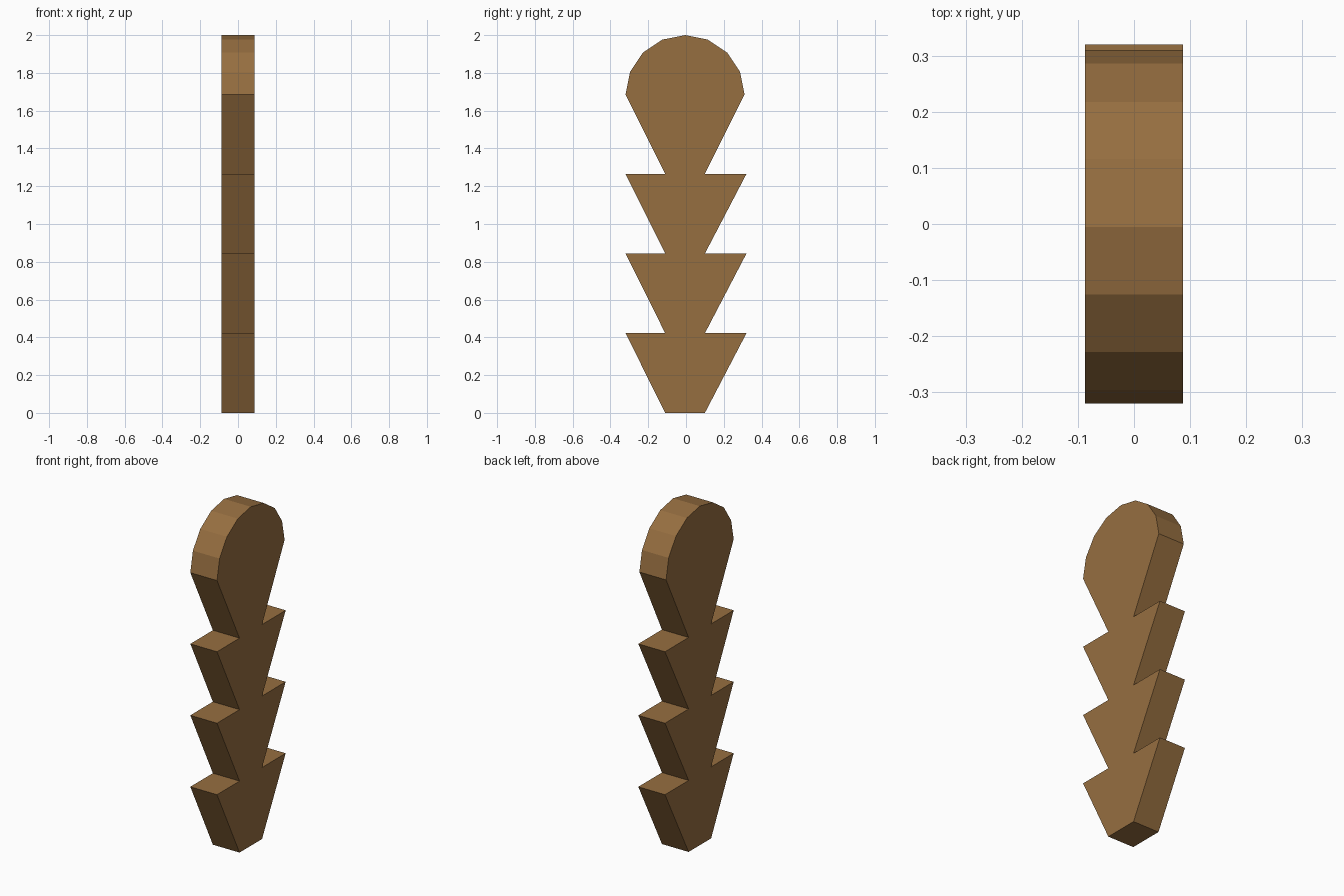
import bpy
import bmesh
from math import pi, cos, sin

cube = bpy.data.objects.get("Cube")
if cube:
    bpy.data.objects.remove(cube)

# Wood colour
wood = bpy.data.materials.new("warm_brown_wood")
wood.use_nodes = True
colour = (0.305, 0.156, 0.051, 1.0)
wood.diffuse_color = colour
wood.node_tree.nodes["Principled BSDF"].inputs["Base Color"].default_value = colour

# Main sizes
HALF_THICK = 0.087
STEP = 0.4217
NECK = 0.105
BARB = 0.32
HEAD = 0.315
SHIFT = -0.005
HEAD_Z = 2.0 - HEAD
SEGMENTS = 8

# Right edge: three flaring barbs, each stepping back to the neck
right = []
for i in range(3):
    right.append((SHIFT + NECK, i * STEP))
    right.append((BARB, (i + 1) * STEP))
right.append((SHIFT + NECK, 3 * STEP))

# Left edge mirrors the right one
left = [(SHIFT - NECK if y < BARB else -BARB, z) for y, z in reversed(right)]

# Rounded head: faceted half circle on top of a flared neck
head = [(SHIFT + HEAD * cos(pi * k / SEGMENTS), HEAD_Z + HEAD * sin(pi * k / SEGMENTS))
        for k in range(SEGMENTS + 1)]

# Extrude the outline across the thickness
bm = bmesh.new()
outline = [bm.verts.new((-HALF_THICK, y, z)) for y, z in right + head + left]
face = bm.faces.new(outline)
result = bmesh.ops.extrude_face_region(bm, geom=[face])
moved = [g for g in result["geom"] if isinstance(g, bmesh.types.BMVert)]
bmesh.ops.translate(bm, verts=moved, vec=(2 * HALF_THICK, 0, 0))
bmesh.ops.recalc_face_normals(bm, faces=bm.faces)

mesh = bpy.data.meshes.new("barbed_peg")
bm.to_mesh(mesh)
bm.free()
mesh.materials.append(wood)
peg = bpy.data.objects.new("barbed_peg", mesh)
bpy.context.collection.objects.link(peg)
